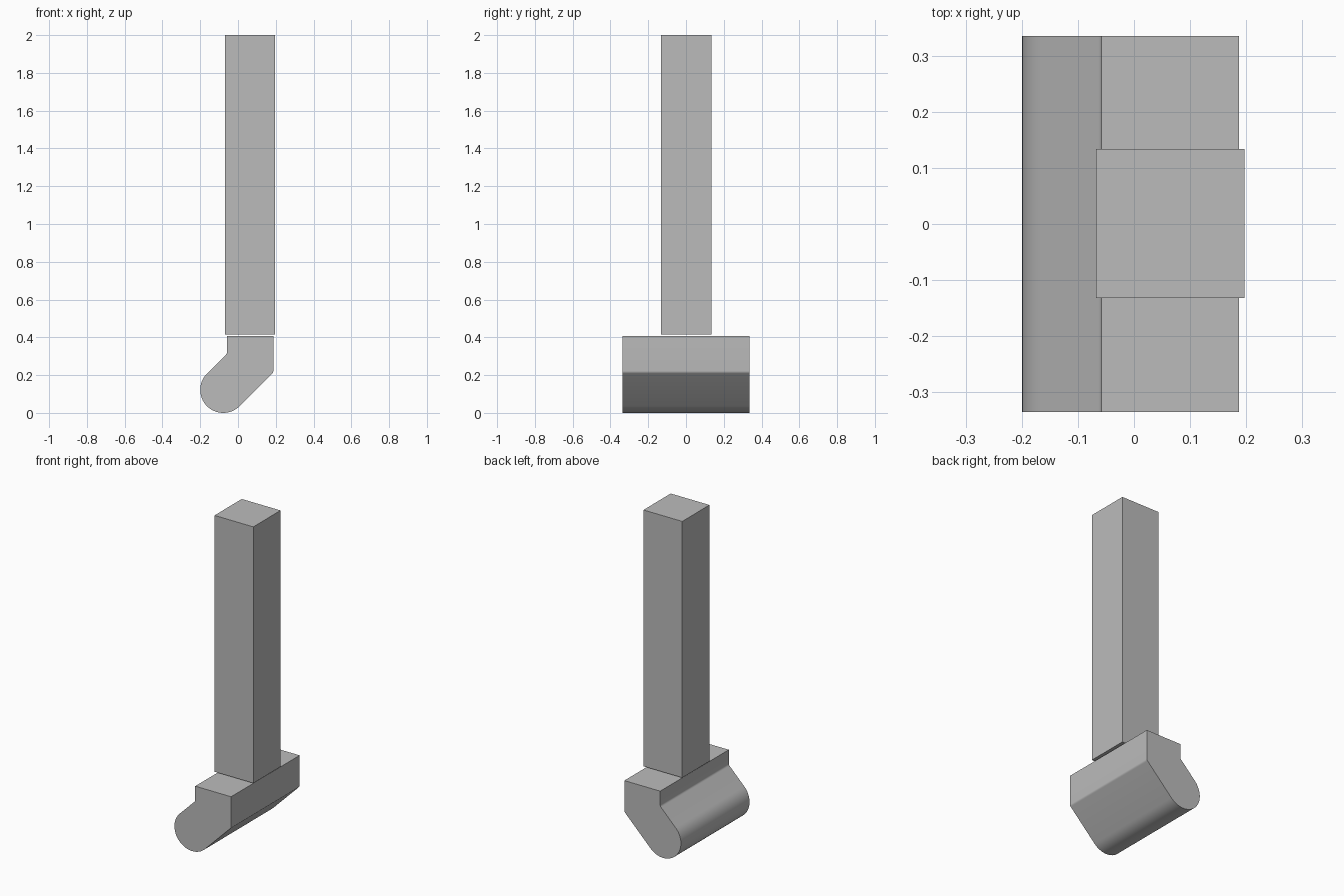
import bpy, bmesh
from math import cos, sin, radians
from mathutils import Vector

cube = bpy.data.objects.get("Cube")
if cube:
    bpy.data.objects.remove(cube, do_unlink=True)

GREY = (0.5, 0.5, 0.5, 1)
grey = bpy.data.materials.new("plain grey")
grey.use_nodes = True
grey.diffuse_color = GREY
grey.node_tree.nodes["Principled BSDF"].inputs["Base Color"].default_value = GREY


def extrude_part(name, points, direction):
    """Fill a closed outline and extrude it along a direction."""
    bm = bmesh.new()
    face = bm.faces.new([bm.verts.new(p) for p in points])
    result = bmesh.ops.extrude_face_region(bm, geom=[face], use_keep_orig=True)
    moved = [v for v in result["geom"] if isinstance(v, bmesh.types.BMVert)]
    bmesh.ops.translate(bm, verts=moved, vec=direction)
    bmesh.ops.recalc_face_normals(bm, faces=bm.faces)
    mesh = bpy.data.meshes.new(name)
    bm.to_mesh(mesh)
    bm.free()
    mesh.materials.append(grey)
    obj = bpy.data.objects.new(name, mesh)
    bpy.context.collection.objects.link(obj)
    return obj


def soft_corner(before, corner, after, size=0.008, steps=4):
    """Round one outline corner very slightly."""
    c = Vector(corner)
    a = c + (Vector(before) - c).normalized() * size
    b = c + (Vector(after) - c).normalized() * size
    return [a.lerp(c, i / steps).lerp(c.lerp(b, i / steps), i / steps)
            for i in range(steps + 1)]


# Square post, floating just above the foot
left, right, front, back = -0.068, 0.197, -0.132, 0.134
base, top = 0.416, 2.0
extrude_part("post", [(left, front, base), (right, front, base),
                      (right, back, base), (left, back, base)],
             (0, 0, top - base))

# Foot: upright block bending 45 degrees into a rounded toe
radius, half_width = 0.122, 0.335
toe_x, toe_z = -0.078, radius
back_x, heel_x, foot_top = -0.058, 0.187, 0.407
toe = [(toe_x + radius * cos(radians(a)), toe_z + radius * sin(radians(a)))
       for a in range(-45, -226, -6)]
reach = radius * 2 ** 0.5
heel = (heel_x, toe_z + heel_x - toe_x - reach)
instep = (back_x, toe_z + back_x - toe_x + reach)
outline = [(back_x, foot_top), (heel_x, foot_top)]
outline += soft_corner((heel_x, foot_top), heel, toe[0])
outline += toe
outline += soft_corner(toe[-1], instep, (back_x, foot_top))
foot = extrude_part("foot", [(x, -half_width, z) for x, z in outline],
                    (0, 2 * half_width, 0))

bpy.ops.object.select_all(action="DESELECT")
foot.select_set(True)
bpy.context.view_layer.objects.active = foot
bpy.ops.object.shade_smooth_by_angle(angle=radians(35))
